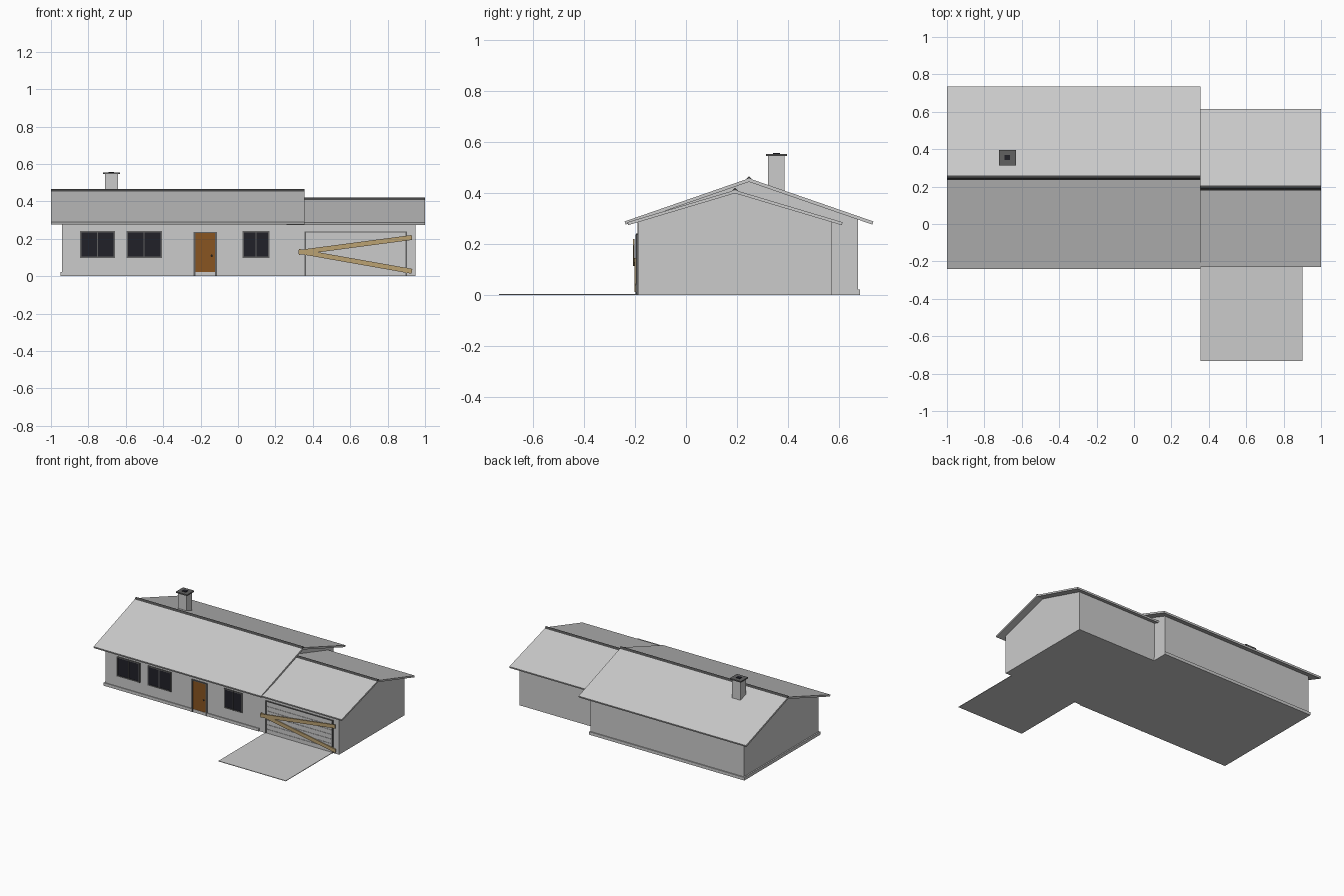
import bpy, bmesh, math
from mathutils import Vector

if "Cube" in bpy.data.objects:
    bpy.data.objects.remove(bpy.data.objects["Cube"])


def mat(name, rgb):
    m = bpy.data.materials.new(name)
    m.diffuse_color = (*rgb, 1)
    m.use_nodes = True
    m.node_tree.nodes["Principled BSDF"].inputs["Base Color"].default_value = m.diffuse_color
    return m


DARK = mat("dark_trim", (0.06, 0.06, 0.06))
FRAME = mat("frame_grey", (0.12, 0.12, 0.12))
GLASS = mat("dark_glass", (0.015, 0.015, 0.022))
WOOD = mat("door_wood", (0.25, 0.09, 0.015))
PLANK = mat("plank_wood", (0.5, 0.36, 0.17))


def finish(name, bm, material=None):
    bmesh.ops.recalc_face_normals(bm, faces=bm.faces)
    me = bpy.data.meshes.new(name)
    bm.to_mesh(me)
    bm.free()
    ob = bpy.data.objects.new(name, me)
    bpy.context.collection.objects.link(ob)
    if material:
        me.materials.append(material)
    return ob


def box(name, x0, x1, y0, y1, z0, z1, material=None):
    bm = bmesh.new()
    bmesh.ops.create_cube(bm, size=1)
    for v in bm.verts:
        v.co = ((x0 + x1) / 2 + v.co.x * (x1 - x0),
                (y0 + y1) / 2 + v.co.y * (y1 - y0),
                (z0 + z1) / 2 + v.co.z * (z1 - z0))
    return finish(name, bm, material)


def prism(name, profile, a, b, axis="x", material=None):
    """Extrude a profile: (y, z) points along x, or (x, z) points along y."""
    bm = bmesh.new()
    place = (lambda p: (a, p[0], p[1])) if axis == "x" else (lambda p: (p[0], a, p[1]))
    f = bm.faces.new([bm.verts.new(place(p)) for p in profile])
    ext = bmesh.ops.extrude_face_region(bm, geom=[f])["geom"]
    d = Vector((b - a, 0, 0)) if axis == "x" else Vector((0, b - a, 0))
    bmesh.ops.translate(bm, vec=d, verts=[v for v in ext if isinstance(v, bmesh.types.BMVert)])
    return finish(name, bm, material)


def wing(name, wx, wy, rx, half, ridge_y, ridge_z, eave_z, t):
    """Gabled walls, folded roof slab and ridge cap."""
    s = (ridge_z - eave_z) / half
    drop = t * math.sqrt(1 + s * s)
    under = lambda y: ridge_z - drop - s * abs(y - ridge_y)
    prism(name + "_walls", [(wy[0], 0), (wy[1], 0), (wy[1], under(wy[1])),
          (ridge_y, under(ridge_y)), (wy[0], under(wy[0]))], *wx)
    inset = half - t * s / math.sqrt(1 + s * s)
    yl, yr = ridge_y - half, ridge_y + half
    il, ir = ridge_y - inset, ridge_y + inset
    prism(name + "_roof", [(yl, eave_z), (ridge_y, ridge_z), (yr, eave_z),
          (ir, under(ir)), (ridge_y, under(ridge_y)), (il, under(il))], *rx)
    w = 0.013
    prism(name + "_ridge_cap", [(ridge_y - w, ridge_z - s * w), (ridge_y, ridge_z + 0.009),
          (ridge_y + w, ridge_z - s * w)], *rx, material=DARK)


# House wings
wing("main", (-0.94, 0.30), (-0.19, 0.675), (-1.0, 0.355), 0.488, 0.247, 0.458, 0.289, 0.013)
wing("garage", (0.30, 0.95), (-0.189, 0.57), (0.26, 1.0), 0.422, 0.192, 0.412, 0.286, 0.012)
box("plinth", -0.95, 0.305, -0.196, 0.683, 0, 0.022)
box("driveway", 0.355, 0.90, -0.733, -0.189, 0, 0.004)

# Windows
for i, (x0, x1) in enumerate([(-0.845, -0.658), (-0.597, -0.407), (0.023, 0.168)]):
    z0, z1, w = 0.097, 0.241, 0.008
    n = f"window_{i + 1}_"
    box(n + "glass", x0 + w, x1 - w, -0.192, -0.185, z0 + w, z1 - w, GLASS)
    xm = (x0 + x1) / 2
    for part, a, b in (("left", x0, x0 + w), ("middle", xm - 0.003, xm + 0.003), ("right", x1 - w, x1)):
        box(n + part, a, b, -0.196, -0.185, z0, z1, FRAME)
    for part, a, b in (("sill", z0, z0 + w), ("head", z1 - w, z1)):
        box(n + part, x0, x1, -0.1955, -0.185, a, b, FRAME)

# Front door
box("door_panel", -0.228, -0.123, -0.194, -0.185, 0.0, 0.23, WOOD)
for side, a in (("left", -0.238), ("right", -0.123)):
    box("door_jamb_" + side, a, a + 0.01, -0.198, -0.185, 0, 0.237, FRAME)
box("door_head", -0.238, -0.113, -0.198, -0.185, 0.23, 0.237, FRAME)
bm = bmesh.new()
bmesh.ops.create_icosphere(bm, subdivisions=2, radius=0.005)
bmesh.ops.translate(bm, vec=(-0.14, -0.197, 0.11), verts=bm.verts)
finish("door_knob", bm, DARK)

# Sectional garage door with frame
rows = 7
for i in range(rows):
    z = 0.234 * i / rows
    box(f"garage_door_slat_{i + 1}", 0.362, 0.895, -0.192, -0.18, z + 0.001, z + 0.234 / rows - 0.001)
for side, a in (("left", 0.355), ("right", 0.895)):
    box("garage_jamb_" + side, a, a + 0.009, -0.196, -0.18, 0, 0.24, FRAME)
box("garage_head", 0.355, 0.904, -0.196, -0.18, 0.234, 0.24, FRAME)


# Planks nailed across the garage door
def plank(name, p, q, y, w=0.013):
    p, q = Vector(p), Vector(q)
    d = (q - p).normalized()
    n = Vector((-d.y, d.x)) * w
    prism(name, [p + n, q + n, q - n, p - n], y, y + 0.006, "y", PLANK)


plank("plank_upper", (0.325, 0.127), (0.93, 0.207), -0.208)
plank("plank_lower", (0.325, 0.133), (0.93, 0.026), -0.202)

# Chimney
box("chimney_stack", -0.712, -0.642, 0.322, 0.386, 0.36, 0.545)
box("chimney_cap", -0.722, -0.632, 0.314, 0.396, 0.545, 0.554, FRAME)
box("chimney_flue", -0.692, -0.662, 0.342, 0.368, 0.55, 0.558, GLASS)
